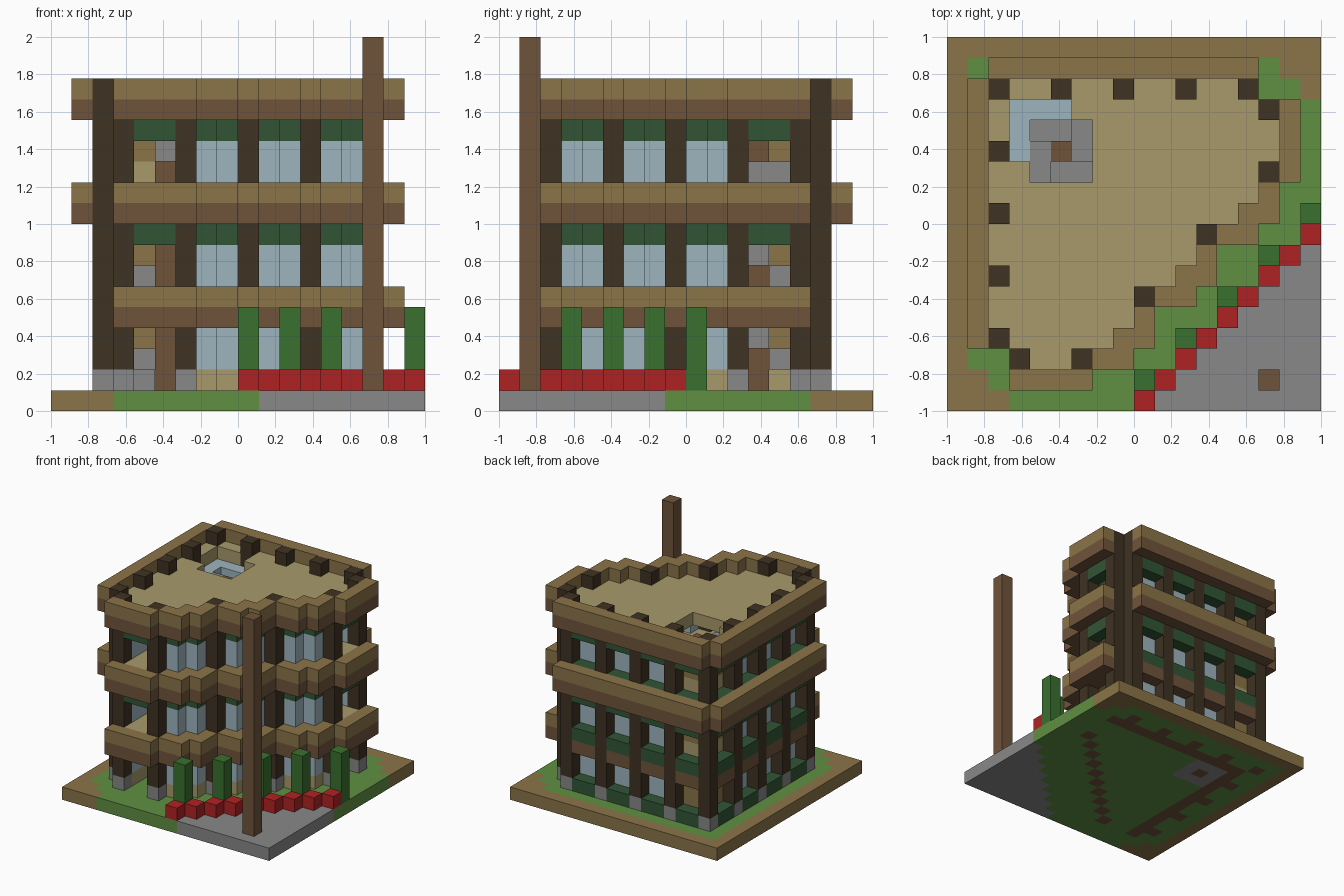
import bpy
import bmesh
from mathutils import Vector

if "Cube" in bpy.data.objects:
    bpy.data.objects.remove(bpy.data.objects["Cube"], do_unlink=True)

N = 18            # blocks per side
U = 2 / N         # block size
world = {}        # block position -> part name
part_colour = {}  # part name -> colour name

COLOURS = {
    "tan wood": (139, 116, 72),
    "brown wood": (112, 84, 58),
    "dark timber": (62, 50, 34),
    "sandstone": (168, 154, 108),
    "pale glass": (158, 180, 190),
    "grey stone": (136, 136, 136),
    "grass green": (96, 144, 66),
    "hedge green": (58, 112, 46),
    "deep leaf green": (49, 85, 53),
    "flower red": (176, 34, 36),
}


def linear(c):
    c /= 255
    return c / 12.92 if c <= 0.04045 else ((c + 0.055) / 1.055) ** 2.4


def make_material(name, rgb):
    mat = bpy.data.materials.new(name)
    mat.use_nodes = True
    col = (*[linear(c) for c in rgb], 1)
    mat.diffuse_color = col
    bsdf = mat.node_tree.nodes["Principled BSDF"]
    bsdf.inputs["Base Color"].default_value = col
    bsdf.inputs["Roughness"].default_value = 0.9
    return mat


def fill(part, colour, cells, levels):
    """Place blocks; later parts replace earlier ones."""
    part_colour[part] = colour
    for k in levels:
        for i, j in cells:
            world[i, j, k] = part


def mirrored(cells):
    """The plan is symmetric about the front-right diagonal."""
    cells = set(cells)
    return cells | {(N - 1 - j, N - 1 - i) for i, j in cells}


# Plan layouts
grid = [(i, j) for i in range(N) for j in range(N)]
diagonal = {(i, i - 4) for i in range(7, 15)} - {(9, 5), (12, 8)}
pillars = mirrored([(2, j) for j in range(3, 16, 3)] + [(3, 2), (6, 2), (9, 5)])
recess = mirrored((2, j) for j in range(4, 15)) - pillars
open_bays = mirrored([(4, 2), (5, 2)])
back_walls = mirrored((3, j) for j in range(3, 15))
corner_bay = mirrored([(3, 13), (3, 14)])
footprint = {(i, j) for i, j in grid
             if 2 <= i <= 15 and 2 <= j <= 15 and i - j <= 4} - {(2, 2), (15, 15)}
stairwell = {(i, j) for i in range(4, 7) for j in range(11, 14)}
interior = {(i, j) for i, j in footprint if i > 2 and j < 15} - pillars - open_bays - diagonal

# Ground slab
fill("lawn", "grass green", grid, [0])
fill("ground_border", "tan wood",
     mirrored((i, j) for i, j in grid if i == 0 or i + j <= 2), [0])
fill("paving", "grey stone", [c for c in grid if c[0] - c[1] > 9], [0])
fill("footings", "brown wood", back_walls | pillars | diagonal, [0])
fill("stair_base", "grey stone", stairwell, [0])

# Outer walls and windows
fill("window_glass", "pale glass", back_walls | diagonal, [2, 3, 6, 7, 8, 11, 12, 13])
fill("corner_wall", "tan wood", corner_bay, [2, 3, 7, 8, 12])
fill("corner_wall_base", "sandstone", corner_bay, [6, 11])
fill("low_wall", "sandstone", back_walls | diagonal, [1])
fill("floors", "sandstone", (interior - stairwell) | diagonal | open_bays, [5, 10])
fill("floor_beams", "brown wood", recess | diagonal | open_bays | back_walls, [4, 9])
fill("planters", "deep leaf green", recess, [1, 5, 10])
fill("window_valances", "deep leaf green", recess | diagonal | open_bays, [8, 13])

# Roof deck with a stair opening
skylight = mirrored([(3, 12), (3, 13), (3, 14)])
fill("roof_deck", "sandstone", footprint - stairwell - skylight, [14])

# Trim bands round each storey
front_band = mirrored([(i, 1) for i in range(3, 7)]
                      + [(i, i - 5) for i in range(7, 16)]
                      + [(i, i - 6) for i in range(8, 16) if i % 3 != 1])
back_band = mirrored((1, j) for j in range(3, 16))
fill("trim_lower", "brown wood", front_band, [4, 9, 14])
fill("trim_upper", "tan wood", front_band, [5, 10, 15])
fill("back_trim_lower", "brown wood", back_band, [9, 14])
fill("back_trim_upper", "tan wood", back_band, [10, 15])

# Timber pillars on stone feet
fill("pillar_feet", "grey stone", pillars, [1])
fill("pillars", "dark timber", pillars, range(2, 16))

# Spiral staircase, a quarter turn per level
quarters = [[(5, 11), (6, 11)], [(4, 11), (4, 12)],
            [(4, 13), (5, 13), (6, 13)], [(6, 12)]]
for level in range(1, 14):
    fill("spiral_steps", "grey stone", quarters[level % 4], [level])
fill("spiral_steps", "grey stone", [(6, 13)], [11])
fill("stair_post", "brown wood", [(5, 12)], range(0, 14))

# Garden in front: flower row, hedges and a tall pole
fill("flower_row", "flower red", [(i, i - 9) for i in range(9, N)], [1])
fill("hedges", "hedge green", [(i, i - 8) for i in range(9, N, 2)], range(1, 5))
fill("pole", "brown wood", [(15, 1)], range(1, N))

# Turn every part into a mesh of its exposed block faces
AXES = [Vector((1, 0, 0)), Vector((0, 1, 0)), Vector((0, 0, 1))]
materials = {name: make_material(name, rgb) for name, rgb in COLOURS.items()}
meshes = {part: bmesh.new() for part in part_colour}

for cell, part in world.items():
    bm = meshes[part]
    centre = Vector(cell) + Vector((0.5, 0.5, 0.5))
    for a in range(3):
        for sign in (1, -1):
            normal = AXES[a] * sign
            beside = tuple(int(c + n) for c, n in zip(cell, normal))
            if beside in world:
                continue
            s, t = AXES[(a + 1) % 3] / 2, AXES[(a + 2) % 3] / 2 * sign
            mid = centre + normal / 2
            corners = (mid - s - t, mid + s - t, mid + s + t, mid - s + t)
            bm.faces.new([bm.verts.new((p - Vector((N / 2, N / 2, 0))) * U)
                          for p in corners])

for part, bm in meshes.items():
    if bm.faces:
        bmesh.ops.remove_doubles(bm, verts=bm.verts[:], dist=U / 100)
        mesh = bpy.data.meshes.new(part)
        bm.to_mesh(mesh)
        mesh.materials.append(materials[part_colour[part]])
        bpy.context.collection.objects.link(bpy.data.objects.new(part, mesh))
    bm.free()
